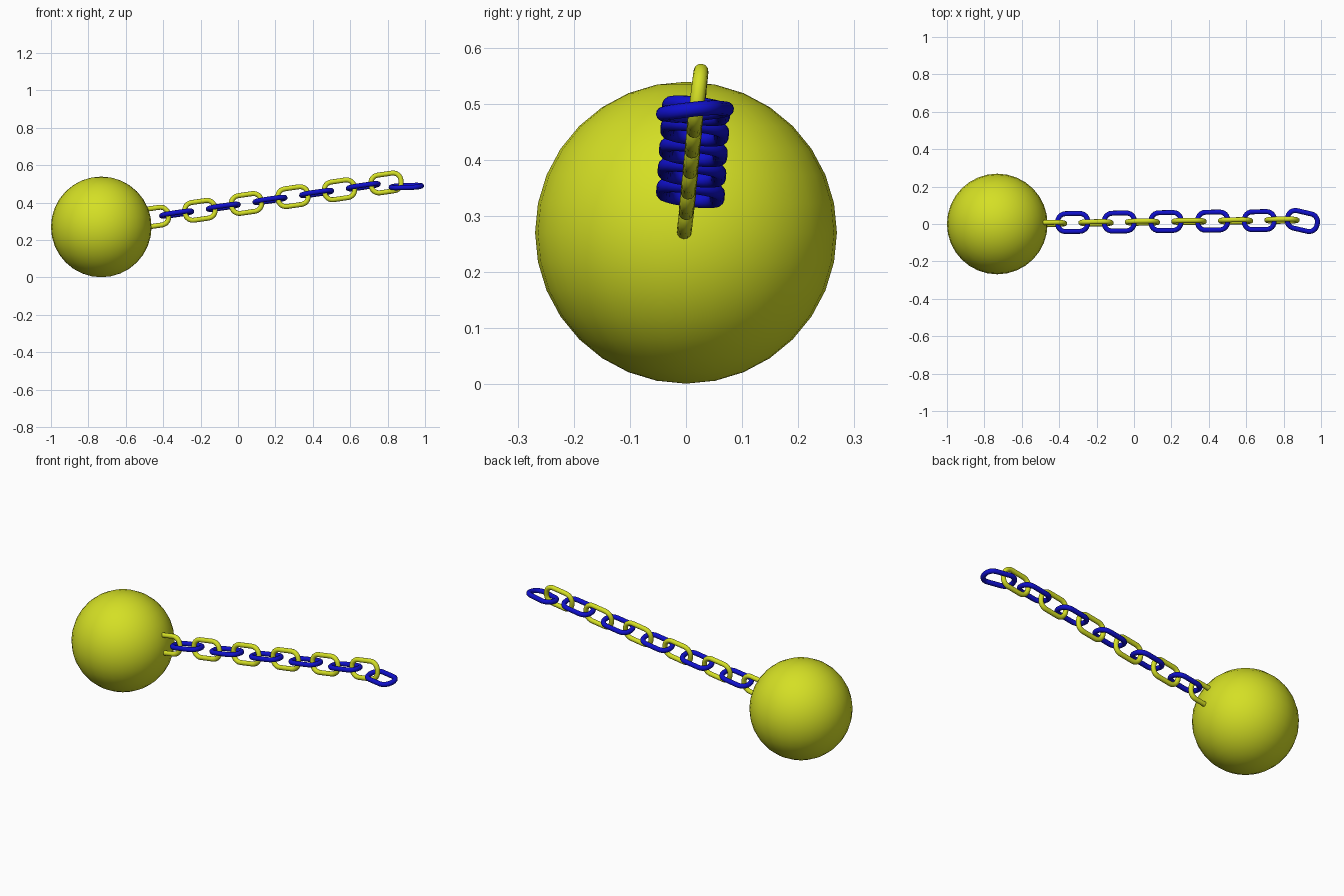
import bpy
from math import radians, cos, sin, pi

if "Cube" in bpy.data.objects:
    bpy.data.objects.remove(bpy.data.objects["Cube"])


def material(name, color):
    m = bpy.data.materials.new(name)
    m.diffuse_color = (*color, 1)
    m.use_nodes = True
    m.node_tree.nodes["Principled BSDF"].inputs["Base Color"].default_value = m.diffuse_color
    return m


yellow = material("yellow", (0.66, 0.74, 0.018))
blue = material("blue", (0.005, 0.005, 0.6))

# Rounded-rectangle centre line shared by all links
HALF_L, HALF_W, CORNER, WIRE = 0.081, 0.048, 0.042, 0.0133


def link(name, loc, rot, mat):
    pts = []
    for q, (sx, sy) in enumerate([(1, 1), (-1, 1), (-1, -1), (1, -1)]):
        for i in range(7):
            a = (q + i / 6) * pi / 2
            pts.append((sx * (HALF_L - CORNER) + CORNER * cos(a),
                        sy * (HALF_W - CORNER) + CORNER * sin(a), 0))
    cu = bpy.data.curves.new(name, 'CURVE')
    cu.dimensions = '3D'
    cu.bevel_depth = WIRE
    cu.bevel_resolution = 4
    sp = cu.splines.new('POLY')
    sp.points.add(len(pts) - 1)
    for p, co in zip(sp.points, pts):
        p.co = (*co, 1)
    sp.use_cyclic_u = True
    cu.materials.append(mat)
    ob = bpy.data.objects.new(name, cu)
    bpy.context.collection.objects.link(ob)
    ob.location = loc
    ob.rotation_euler = [radians(r) for r in rot]
    bpy.ops.object.select_all(action='DESELECT')
    ob.select_set(True)
    bpy.context.view_layer.objects.active = ob
    bpy.ops.object.convert(target='MESH')
    bpy.ops.object.shade_smooth()


# Heavy ball
bpy.ops.mesh.primitive_uv_sphere_add(segments=32, ring_count=16, radius=0.269,
                                     location=(-0.731, 0, 0.27))
ball = bpy.context.object
ball.name = "ball"
ball.data.materials.append(yellow)
bpy.ops.object.shade_smooth()

# Upright links (first is sunk into the ball) and flat links between them
for i in range(6):
    link(f"upright_link_{i + 1}",
         (-0.452 + 0.2487 * i, 0.003 + 0.0035 * i, 0.322 + 0.0366 * i),
         (83, -8.3, 0.8), yellow)
for i in range(5):
    link(f"flat_link_{i + 1}",
         (-0.328 + 0.2495 * i, 0.008 + 0.0025 * i, 0.341 + 0.0366 * i),
         (-7, -8.3, 0.8), blue)

# Loose end link
link("end_link", (0.9, 0.016, 0.486), (7, -1.5, -13), blue)
